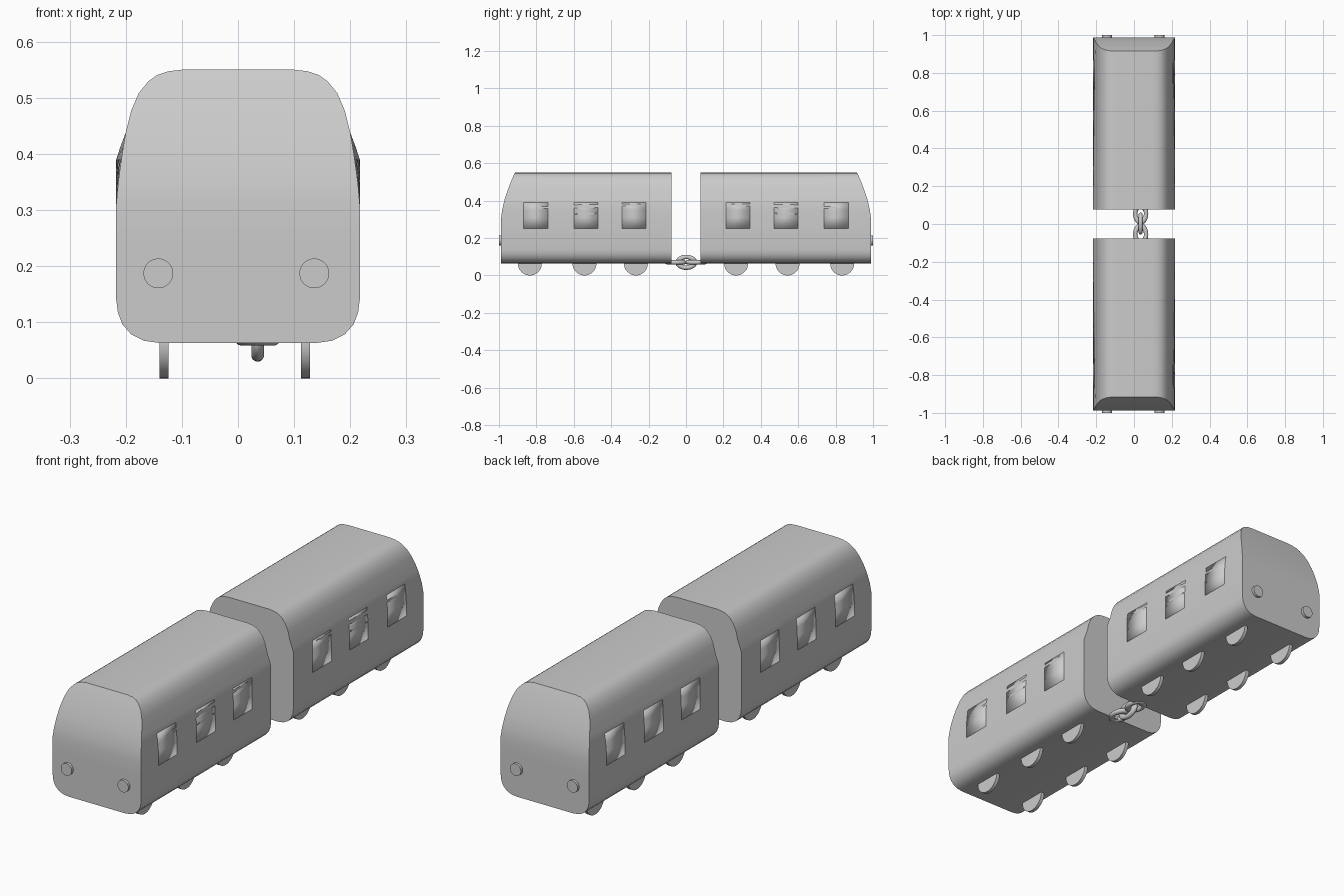
import bpy, bmesh, math

if "Cube" in bpy.data.objects:
    bpy.data.objects.remove(bpy.data.objects["Cube"])

W, NOSE, INNER = 0.217, 0.988, 0.078

# half section, bottom to top: (x at coupled end, x at nose, z)
SECTION = [(0.14, 0.14, 0.063), (0.168, 0.168, 0.067), (0.19, 0.19, 0.078),
           (0.206, 0.206, 0.096), (0.214, 0.214, 0.117), (W, W, 0.14),
           (W, W, 0.25), (W, W, 0.31), (W, 0.2135, 0.35), (W, 0.208, 0.39),
           (0.2095, 0.2045, 0.413), (0.2, 0.2, 0.438), (0.19, 0.19, 0.478),
           (0.177, 0.177, 0.508), (0.16, 0.16, 0.529), (0.145, 0.145, 0.54),
           (0.125, 0.125, 0.547), (0.1, 0.1, 0.55)]


def nose_y(z):
    return NOSE - 0.073 * (max(0, z - 0.31) / 0.24) ** 1.5


def finish(name, bm):
    bmesh.ops.recalc_face_normals(bm, faces=bm.faces)
    me = bpy.data.meshes.new(name)
    bm.to_mesh(me)
    bm.free()
    ob = bpy.data.objects.new(name, me)
    bpy.context.collection.objects.link(ob)
    bpy.ops.object.select_all(action='DESELECT')
    bpy.context.view_layer.objects.active = ob
    ob.select_set(True)
    bpy.ops.object.shade_smooth_by_angle(angle=math.radians(30))
    return ob


def body(name, s):
    bm = bmesh.new()
    rows = []
    for xi, xn, z in SECTION:
        rows.append([bm.verts.new(p) for p in (
            (-xi, s * INNER, z), (-xn, s * nose_y(z), z),
            (xn, s * nose_y(z), z), (xi, s * INNER, z))])
    # two sides and the curved nose between neighbouring heights
    for a, b in zip(rows, rows[1:]):
        for i in range(3):
            bm.faces.new((a[i], a[i + 1], b[i + 1], b[i]))
    # floor, roof and flat coupled end
    bm.faces.new(rows[0])
    bm.faces.new(rows[-1])
    bm.faces.new([r[0] for r in rows] + [r[3] for r in reversed(rows)])
    finish(name, bm)


def window(name, s, side, y):
    # thin panel following the side of the body
    bm = bmesh.new()
    rows = []
    for z, dx in ((0.25, 0), (0.31, 0), (0.35, 0.0035), (0.39, 0.009)):
        row = []
        for yy in (y - 0.065, y + 0.065):
            t = (yy - INNER) / (NOSE - INNER)
            row.append(bm.verts.new((side * (W - dx * t + 0.0008), s * yy, z)))
        rows.append(row)
    for a, b in zip(rows, rows[1:]):
        bm.faces.new((a[0], a[1], b[1], b[0]))
    ob = finish(name, bm)
    if ob.data.polygons[0].normal.x * side < 0:
        ob.data.flip_normals()
    mod = ob.modifiers.new("thickness", 'SOLIDIFY')
    mod.thickness = 0.004


def disc(name, loc, radius, depth, rot):
    bpy.ops.mesh.primitive_cylinder_add(vertices=40, radius=radius, depth=depth,
                                        location=loc, rotation=rot)
    bpy.context.object.name = name
    bpy.ops.object.shade_smooth_by_angle(angle=math.radians(30))


def link(name, y, rot_y):
    bpy.ops.mesh.primitive_torus_add(location=(0.035, y, 0.07), rotation=(0, rot_y, 0),
                                     major_radius=0.029, minor_radius=0.0115,
                                     major_segments=32, minor_segments=14)
    ob = bpy.context.object
    ob.name = name
    ob.scale = (1, 1.45, 1)
    bpy.ops.object.shade_smooth()


for car, s in (("front", -1), ("rear", 1)):
    body(car + "_car_body", s)
    # side windows
    for y in (0.278, 0.535, 0.803):
        for side in (-1, 1):
            window(car + "_window", s, side, y)
    # wheels, half sunk into the floor
    for y in (0.268, 0.543, 0.835):
        for x in (-0.132, 0.12):
            disc(car + "_wheel", (x, s * y, 0.064), 0.064, 0.016, (0, math.pi / 2, 0))
    # lamps on the nose
    for x in (-0.142, 0.136):
        disc(car + "_lamp", (x, s * 0.985, 0.187), 0.0265, 0.03, (math.pi / 2, 0, 0))
    # flat chain link hooked under the floor
    link(car + "_chain_link", s * 0.055, 0)

# upright chain link in the middle
link("middle_chain_link", 0.002, math.pi / 2)
